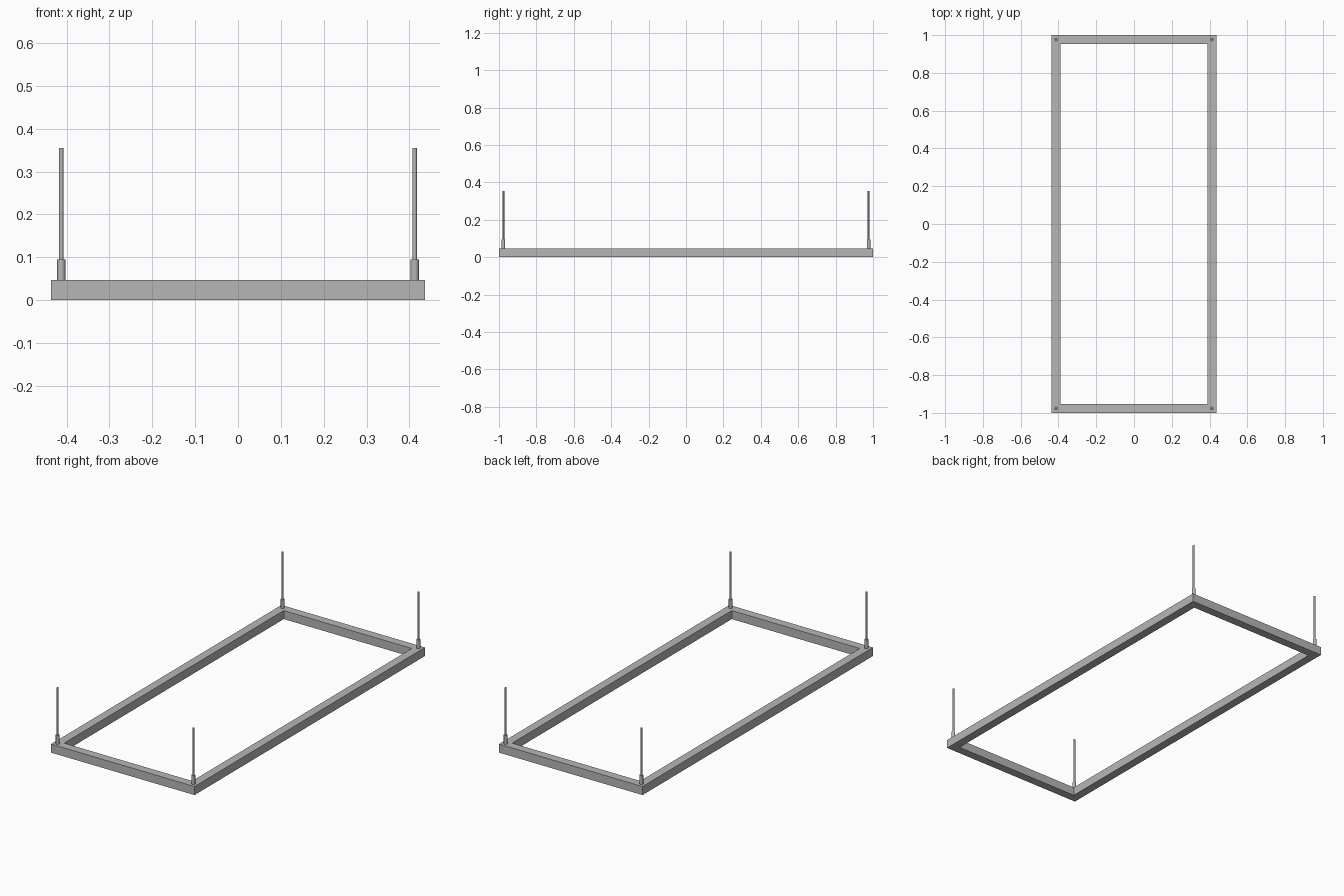
import bpy
import bmesh
from mathutils import Matrix

cube = bpy.data.objects.get("Cube")
if cube:
    bpy.data.objects.remove(cube, do_unlink=True)

HALF_X, HALF_Y, BAR = 0.436, 1.0, 0.047
ROD_X, ROD_Y = HALF_X - BAR / 2, HALF_Y - BAR / 2

grey = bpy.data.materials.new("brushed grey metal")
grey.use_nodes = True
colour = (0.47, 0.47, 0.47, 1)
grey.diffuse_color = colour
grey.node_tree.nodes["Principled BSDF"].inputs["Base Color"].default_value = colour


def add_object(name, bm):
    bmesh.ops.recalc_face_normals(bm, faces=bm.faces)
    mesh = bpy.data.meshes.new(name)
    bm.to_mesh(mesh)
    bm.free()
    mesh.materials.append(grey)
    obj = bpy.data.objects.new(name, mesh)
    bpy.context.collection.objects.link(obj)
    return obj


def add_cylinder(name, x, y, z0, z1, radius, sides=12):
    bm = bmesh.new()
    bmesh.ops.create_cone(bm, cap_ends=True, segments=sides, radius1=radius,
                          radius2=radius, depth=z1 - z0,
                          matrix=Matrix.Translation((x, y, (z0 + z1) / 2)))
    obj = add_object(name, bm)
    for face in obj.data.polygons:
        face.use_smooth = abs(face.normal.z) < 0.5
    for edge in obj.data.edges:
        a, b = (obj.data.vertices[i].co for i in edge.vertices)
        edge.use_edge_sharp = abs(a.z - b.z) < 0.001


# Rectangular frame of square bars with mitred corners
bm = bmesh.new()
corners = [(-1, -1), (1, -1), (1, 1), (-1, 1)]
rings = []
for inset, z in ((0, 0), (BAR, 0), (BAR, BAR), (0, BAR)):
    rings.append([bm.verts.new((sx * (HALF_X - inset), sy * (HALF_Y - inset), z))
                  for sx, sy in corners])
for r in range(4):
    a, b = rings[r], rings[(r + 1) % 4]
    for i in range(4):
        j = (i + 1) % 4
        bm.faces.new((a[i], a[j], b[j], b[i]))
add_object("light_frame", bm)

# Suspension rod and socket on each corner
for sx, side in ((-1, "right"), (1, "left")):
    for sy, end in ((-1, "front"), (1, "back")):
        x, y = sx * ROD_X, sy * ROD_Y
        add_cylinder(f"{end}_{side}_socket", x, y, BAR, 0.095, 0.0095)
        add_cylinder(f"{end}_{side}_rod", x, y, 0.095, 0.355, 0.005)
